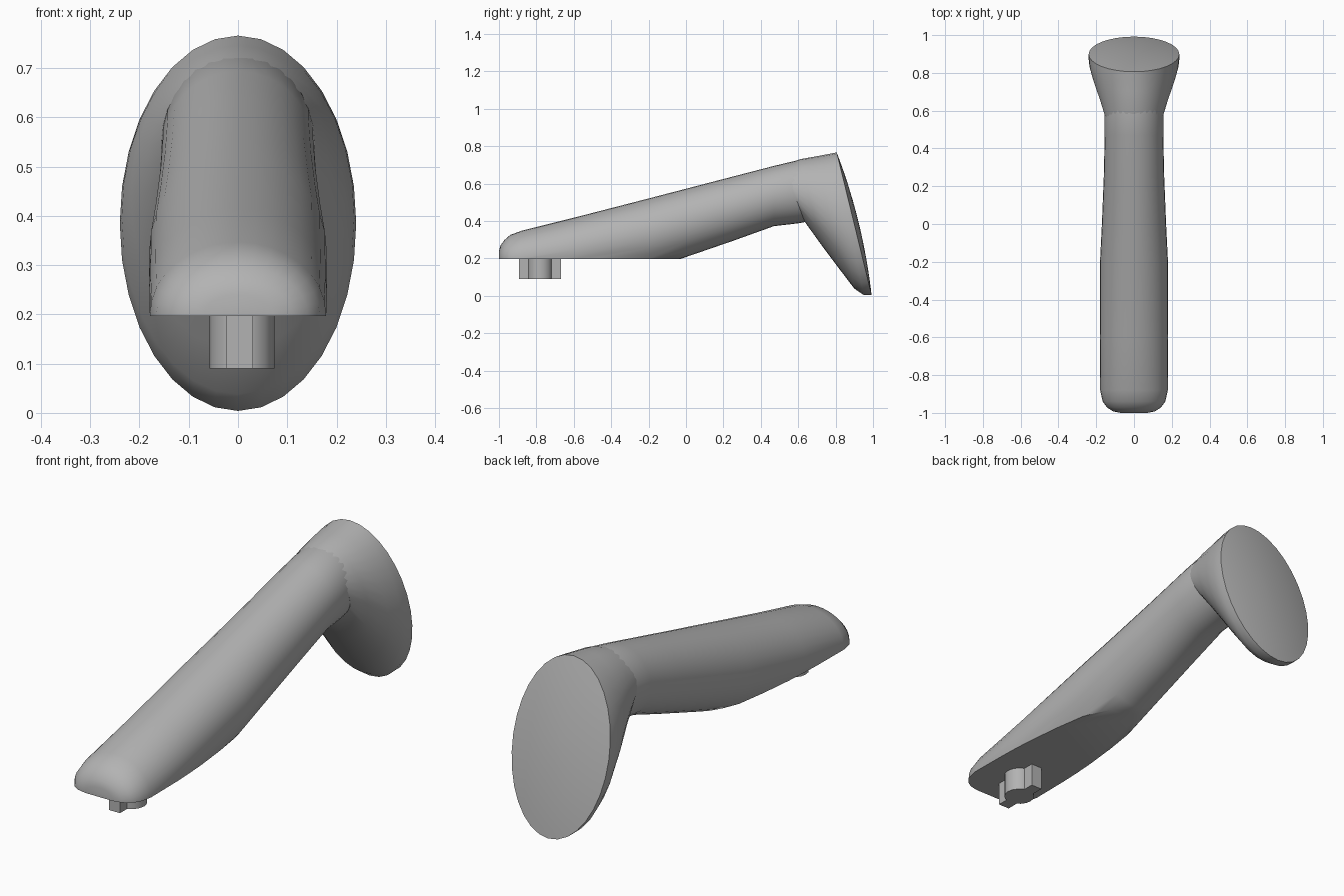
import bpy, bmesh, math
from mathutils import Vector

cube = bpy.data.objects.get("Cube")
if cube:
    bpy.data.objects.remove(cube, do_unlink=True)

SIDES = 32
FLAT_Z = 0.197

grey = bpy.data.materials.new("satin_grey")
grey.use_nodes = True
colour = (0.45, 0.45, 0.45, 1)
grey.diffuse_color = colour
grey.node_tree.nodes["Principled BSDF"].inputs["Base Color"].default_value = colour


def finish(bm, name, angle=40):
    bmesh.ops.recalc_face_normals(bm, faces=bm.faces[:])
    mesh = bpy.data.meshes.new(name)
    bm.to_mesh(mesh)
    bm.free()
    mesh.materials.append(grey)
    obj = bpy.data.objects.new(name, mesh)
    bpy.context.collection.objects.link(obj)
    bpy.ops.object.select_all(action="DESELECT")
    obj.select_set(True)
    bpy.context.view_layer.objects.active = obj
    bpy.ops.object.shade_smooth_by_angle(angle=math.radians(angle))
    return obj


def loft(sections):
    """Skin elliptical rings given as (top y, top z, bottom y, bottom z, half width)."""
    bm = bmesh.new()
    rings = []
    for ty, tz, by, bz, hw in sections:
        top, bottom = Vector((0, ty, tz)), Vector((0, by, bz))
        mid, half = (top + bottom) / 2, (top - bottom) / 2
        ring = []
        for i in range(SIDES):
            a = 2 * math.pi * i / SIDES
            ring.append(bm.verts.new(mid + half * math.cos(a) + Vector((hw * math.sin(a), 0, 0))))
        rings.append(ring)
    for r, s in zip(rings, rings[1:]):
        for i in range(SIDES):
            j = (i + 1) % SIDES
            bm.faces.new((r[i], r[j], s[j], s[i]))
    bm.faces.new(rings[0])
    bm.faces.new(rings[-1])
    return bm


# Handle: upright rings (y, top, bottom, half width), then a flat cut underneath
profile = [
    (-1.0, 0.24, 0.16, 0.07), (-0.992, 0.268, 0.13, 0.11), (-0.972, 0.297, 0.10, 0.142),
    (-0.94, 0.325, 0.07, 0.166), (-0.88, 0.347, 0.05, 0.179), (-0.6, 0.417, 0.07, 0.181),
    (-0.2, 0.52, 0.14, 0.18), (0, 0.572, 0.207, 0.17), (0.25, 0.637, 0.293, 0.16),
    (0.47, 0.694, 0.372, 0.155), (0.6, 0.725, 0.387, 0.155), (0.72, 0.72, 0.41, 0.13),
]
bm = loft([(y, t, y, b, w) for y, t, b, w in profile])
bmesh.ops.bisect_plane(bm, geom=bm.verts[:] + bm.edges[:] + bm.faces[:],
                       plane_co=(0, 0, FLAT_Z), plane_no=(0, 0, -1), clear_outer=True)
bmesh.ops.holes_fill(bm, edges=[e for e in bm.edges if e.is_boundary], sides=0)
finish(bm, "handle")

# Flared head: leaning rings that widen to an oval rim, closed by a shallow dome
head = [
    (0.52, 0.70, 0.635, 0.395, 0.155), (0.61, 0.73, 0.725, 0.27, 0.183),
    (0.70, 0.746, 0.83, 0.13, 0.217), (0.77, 0.759, 0.90, 0.038, 0.236),
    (0.795, 0.764, 0.95, 0.004, 0.24),
]
rim_top, rim_bottom, rim_width = Vector((0.806, 0.766)), Vector((0.992, 0.005)), 0.24
centre, reach = (rim_top + rim_bottom) / 2, (rim_top - rim_bottom) / 2
normal = Vector((reach.y, -reach.x)).normalized()
for scale in (1, 0.9, 0.75, 0.55, 0.3, 0.08):
    mid = centre + normal * 0.025 * (1 - scale ** 2)
    top, bottom = mid + reach * scale, mid - reach * scale
    head.append((*top, *bottom, rim_width * scale))
finish(loft(head), "flared_head")

# Mounting peg: round post with a key bar running through it
bm = bmesh.new()
res = bmesh.ops.create_cone(bm, cap_ends=True, segments=16, radius1=0.066, radius2=0.066, depth=0.13)
bmesh.ops.translate(bm, verts=res["verts"], vec=(0.008, -0.78, 0.155))
finish(bm, "peg_post")

bm = bmesh.new()
bmesh.ops.create_cube(bm, size=1)
bmesh.ops.scale(bm, verts=bm.verts[:], vec=(0.055, 0.225, 0.13))
bmesh.ops.translate(bm, verts=bm.verts[:], vec=(0.003, -0.78, 0.1551))
finish(bm, "peg_key")
